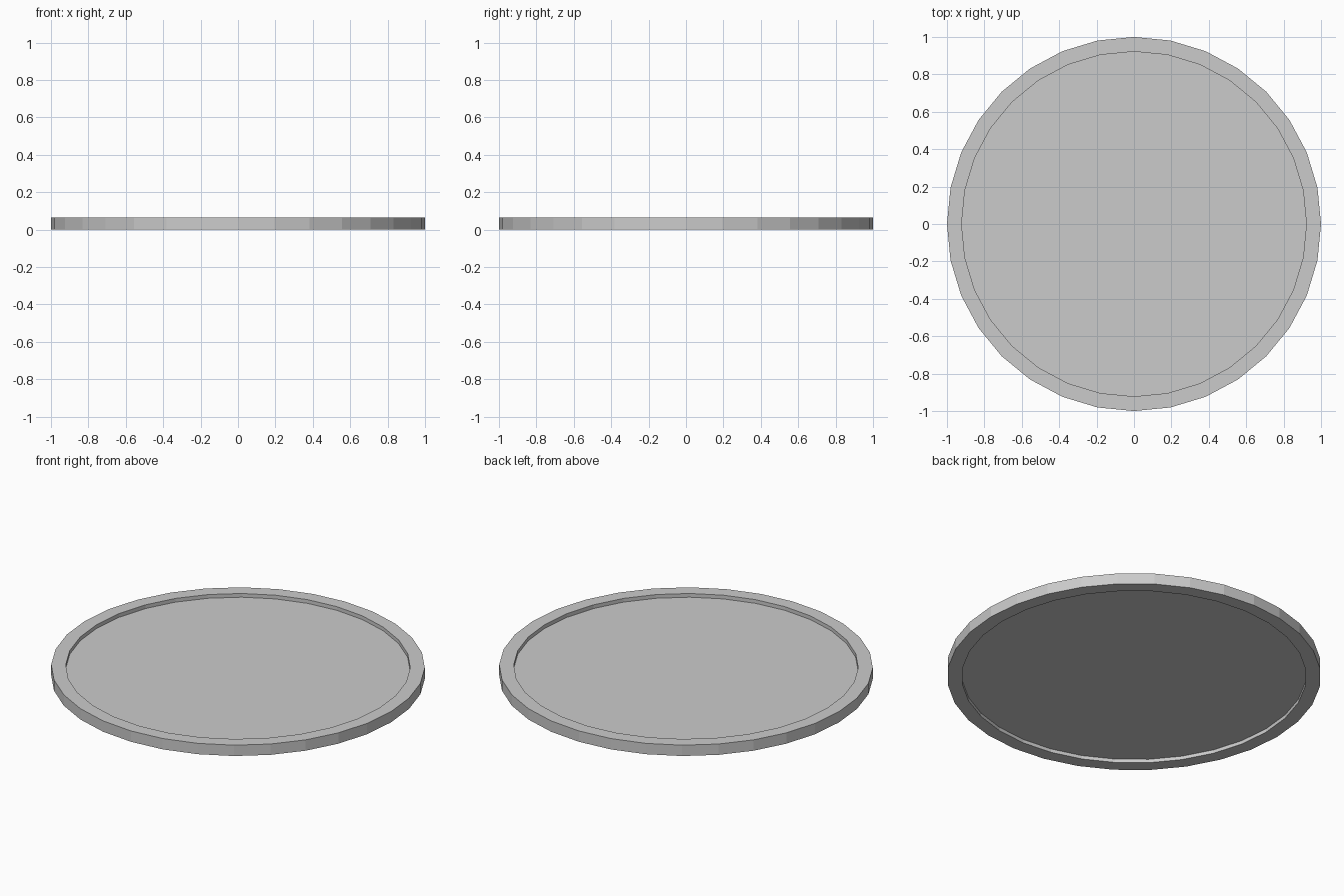
import bpy, bmesh
from math import cos, sin, tau

if "Cube" in bpy.data.objects:
    bpy.data.objects.remove(bpy.data.objects["Cube"])

SIDES = 32
OUTER, INNER = 1.0, 0.922
HEIGHT = 0.064
PLATE_LOW, PLATE_HIGH = 0.021, 0.042


def add_object(name, bm):
    bmesh.ops.recalc_face_normals(bm, faces=bm.faces)
    mesh = bpy.data.meshes.new(name)
    bm.to_mesh(mesh)
    bm.free()
    obj = bpy.data.objects.new(name, mesh)
    bpy.context.collection.objects.link(obj)
    return obj


def ring(bm, radius, z):
    return [bm.verts.new((radius * cos(tau * i / SIDES), radius * sin(tau * i / SIDES), z))
            for i in range(SIDES)]


def bridge(bm, a, b):
    for i in range(SIDES):
        j = (i + 1) % SIDES
        bm.faces.new((a[i], a[j], b[j], b[i]))


# Raised rim: rectangular section swept around the disc
bm = bmesh.new()
section = [(OUTER, 0), (OUTER, HEIGHT), (INNER, HEIGHT), (INNER, 0)]
rings = [ring(bm, r, z) for r, z in section]
for k in range(4):
    bridge(bm, rings[k], rings[(k + 1) % 4])
add_object("rim", bm)

# Thin plate recessed from both sides of the rim
bm = bmesh.new()
low, high = ring(bm, INNER, PLATE_LOW), ring(bm, INNER, PLATE_HIGH)
bm.faces.new(low)
bm.faces.new(high)
add_object("plate", bm)
